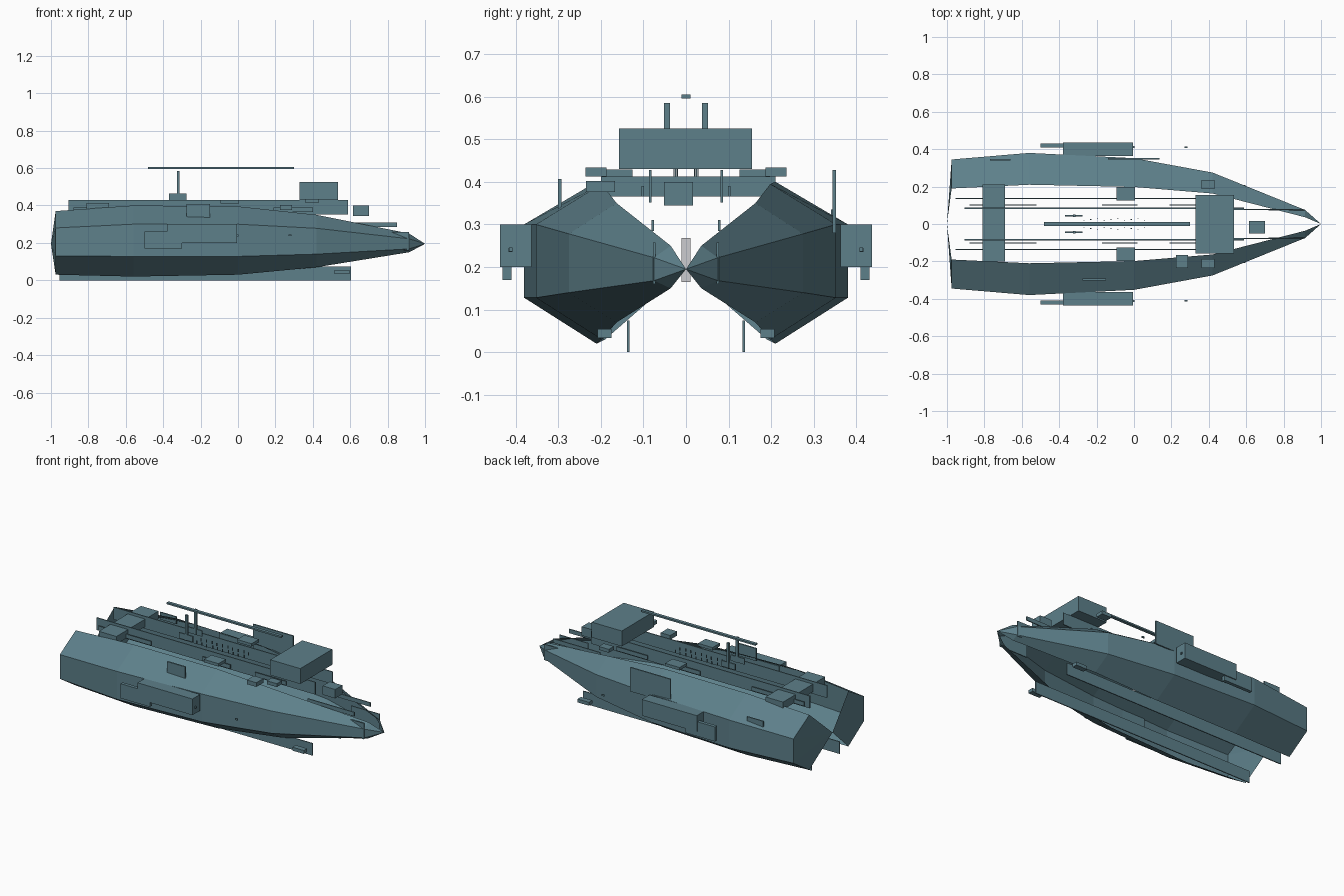
import bpy, bmesh


def material(name, rgb):
    m = bpy.data.materials.new(name)
    m.diffuse_color = (*rgb, 1)
    return m


TEAL = material("slate_teal", (0.11, 0.215, 0.255))
PALE = material("pale_grey", (0.6, 0.6, 0.62))


def finish(bm, name, mat):
    bmesh.ops.recalc_face_normals(bm, faces=bm.faces)
    me = bpy.data.meshes.new(name)
    bm.to_mesh(me)
    bm.free()
    me.materials.append(mat)
    ob = bpy.data.objects.new(name, me)
    bpy.context.collection.objects.link(ob)
    return ob


def box(name, x, y, z, mat=TEAL):
    """Box from (min, max) ranges."""
    bm = bmesh.new()
    bmesh.ops.create_cube(bm, size=1)
    for v in bm.verts:
        for i, (lo, hi) in enumerate((x, y, z)):
            v.co[i] = (lo + hi) / 2 + v.co[i] * (hi - lo)
    return finish(bm, name, mat)


def pair(name, x, y, z):
    box(name + "_left", x, y, z)
    box(name + "_right", x, (-y[1], -y[0]), z)


def plate_pair(name, x, y, z, t=0.006):
    pair(name, x, (y - t / 2, y + t / 2), z)


# Hull sides: open along the top and bottom, closing to a point at each end.
# station: x, ridge y, chine y, keel z, low chine z, high chine z, ridge z
STATIONS = [
    (-0.975, 0.190, 0.345, 0.030, 0.130, 0.280, 0.370),
    (-0.56, 0.210, 0.380, 0.020, 0.128, 0.300, 0.400),
    (0.0, 0.198, 0.352, 0.030, 0.128, 0.300, 0.395),
    (0.42, 0.163, 0.275, 0.070, 0.140, 0.278, 0.350),
    (0.915, 0.036, 0.075, 0.150, 0.168, 0.222, 0.250),
]


def hull(name, s):
    bm = bmesh.new()
    rings = []
    for x, yr, yc, z0, z1, z2, z3 in STATIONS:
        pts = ((yr, z0), (yc, z1), (yc, z2), (yr, z3))
        rings.append([bm.verts.new((x, s * y, z)) for y, z in pts])
    for a, b in zip(rings, rings[1:]):
        for i in range(3):
            bm.faces.new((a[i], a[i + 1], b[i + 1], b[i]))
    for ring, tip_x in ((rings[0], -1), (rings[-1], 1)):
        tip = bm.verts.new((tip_x, 0, 0.195))
        for i in range(3):
            bm.faces.new((ring[i], ring[i + 1], tip))
    return finish(bm, name, TEAL)


hull("hull_left", 1)
hull("hull_right", -1)

# Cross structures
box("bridge_block", (0.33, 0.535), (-0.157, 0.155), (0.43, 0.525))
box("stern_crossbeam", (-0.81, -0.69), (-0.2, 0.21), (0.365, 0.412))
box("bow_box", (0.615, 0.70), (-0.052, 0.017), (0.345, 0.40))
box("side_hatch", (0.225, 0.29), (-0.235, -0.167), (0.376, 0.402))

# Long rails and keel plates
plate_pair("deck_rail", (-0.905, 0.588), 0.084, (0.352, 0.428))
plate_pair("keel_plate", (-0.955, 0.605), 0.136, (0.0, 0.075))
for n, x in enumerate(((-0.88, -0.52), (-0.17, 0.02), (0.19, 0.40))):
    plate_pair(f"inner_rail_{n}", x, 0.102, (0.365, 0.39))
plate_pair("bow_side_plate", (0.72, 0.915), 0.075, (0.16, 0.258))
plate_pair("bow_top_plate", (0.53, 0.85), 0.078, (0.285, 0.31))

# Side sponsons with outriggers and small lamps
pair("sponson", (-0.38, -0.005), (0.363, 0.437), (0.2, 0.3))
pair("sponson_tail", (-0.5, -0.3), (0.41, 0.431), (0.17, 0.26))
pair("sponson_lamp", (-0.005, 0.004), (0.407, 0.417), (0.235, 0.245))
pair("bow_lamp", (0.27, 0.286), (0.407, 0.415), (0.236, 0.246))

# Deck and keel boxes
pair("front_deck_box", (0.362, 0.43), (0.187, 0.236), (0.413, 0.434))
pair("mid_deck_box", (-0.094, 0.005), (0.125, 0.197), (0.411, 0.429))
pair("keel_foot", (0.517, 0.595), (0.175, 0.208), (0.034, 0.055))

# Fins
box("left_fin", (-0.14, 0.135), (0.344, 0.352), (0.28, 0.428))
box("right_fin", (-0.275, -0.15), (-0.301, -0.292), (0.33, 0.407))
box("left_stern_fin", (-0.77, -0.66), (0.34, 0.347), (0.29, 0.335))

# Masts, antenna bar and deck pins
plate_pair("mast_base", (-0.37, -0.275), 0.045, (0.43, 0.465), 0.008)
pair("mast", (-0.327, -0.313), (0.038, 0.052), (0.43, 0.585))
box("antenna_bar", (-0.48, 0.3), (-0.01, 0.01), (0.595, 0.605))
for i in range(10):
    x = -0.27 + i * 0.036
    plate_pair(f"deck_pin_{i}", (x, x + 0.006), 0.02 + 0.004 * (i % 3), (0.412, 0.43), 0.003)

# Pale centre panel
box("centre_panel", (-0.003, 0.003), (-0.01, 0.01), (0.165, 0.268), PALE)
